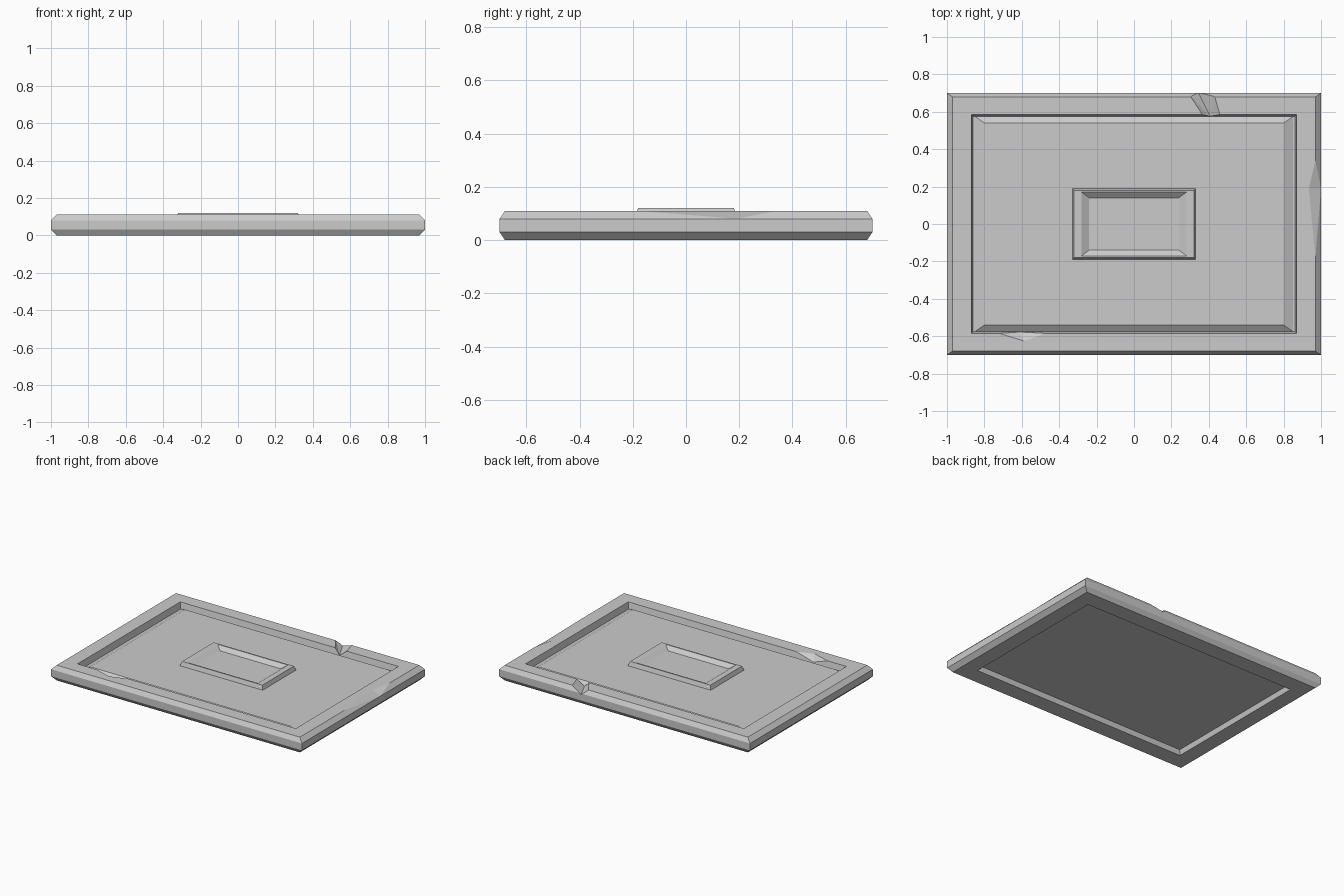
import bpy
import bmesh

cube = bpy.data.objects.get("Cube")
if cube:
    bpy.data.objects.remove(cube, do_unlink=True)

stone = bpy.data.materials.new("grey_stone")
stone.use_nodes = True
colour = (0.6, 0.6, 0.6, 1)
stone.diffuse_color = colour
stone.node_tree.nodes["Principled BSDF"].inputs["Base Color"].default_value = colour


def finish(bm, name):
    bmesh.ops.recalc_face_normals(bm, faces=bm.faces)
    mesh = bpy.data.meshes.new(name)
    bm.to_mesh(mesh)
    bm.free()
    mesh.materials.append(stone)
    obj = bpy.data.objects.new(name, mesh)
    bpy.context.scene.collection.objects.link(obj)
    return obj


def stepped_block(name, rings):
    """Join rectangular rings (half width, half depth, height) and cap the ends."""
    bm = bmesh.new()
    loops = [[bm.verts.new((sx * w, sy * d, z))
              for sx, sy in ((-1, -1), (1, -1), (1, 1), (-1, 1))]
             for w, d, z in rings]
    for a, b in zip(loops, loops[1:]):
        for i in range(4):
            j = (i + 1) % 4
            bm.faces.new((a[i], a[j], b[j], b[i]))
    bm.faces.new(loops[0])
    bm.faces.new(loops[-1])
    return finish(bm, name)


def chip(target, name, points):
    """Cut the convex hull of a few points out of the target."""
    bm = bmesh.new()
    for p in points:
        bm.verts.new(p)
    bmesh.ops.convex_hull(bm, input=bm.verts)
    cutter = finish(bm, name)
    cutter.hide_render = True
    cutter.hide_set(True)
    cutter.display_type = 'WIRE'
    mod = target.modifiers.new(name, 'BOOLEAN')
    mod.operation = 'DIFFERENCE'
    mod.solver = 'EXACT'
    mod.object = cutter
    # Apply the cut and drop the helper
    deps = bpy.context.evaluated_depsgraph_get()
    mesh = bpy.data.meshes.new_from_object(target.evaluated_get(deps))
    target.modifiers.clear()
    target.data = mesh
    bpy.data.objects.remove(cutter, do_unlink=True)


# Slab: hollow underside, chamfered rim, sunken trench and bevelled panel
slab = stepped_block("slab", [
    (0.85, 0.55, 0.035), (0.86, 0.56, 0), (0.97, 0.68, 0),
    (1, 0.7, 0.03), (1, 0.7, 0.08), (0.97, 0.68, 0.11),
    (0.87, 0.585, 0.11), (0.86, 0.575, 0.065),
    (0.85, 0.575, 0.065), (0.8, 0.54, 0.09)])

# Raised centre plate with a sloping recess
stepped_block("centre_plate", [
    (0.33, 0.19, 0.085), (0.33, 0.19, 0.09), (0.32, 0.18, 0.12),
    (0.28, 0.17, 0.12), (0.24, 0.14, 0.095)])

# Worn chips: right edge, front inner edge, and a notch across the back rim
chip(slab, "side_chip", [
    (0.97, 0.34, 0.11), (0.97, -0.18, 0.11), (0.935, 0.19, 0.11),
    (1, 0.19, 0.08), (0.99, 0.15, 0.125)])
chip(slab, "front_chip", [
    (-0.72, -0.585, 0.11), (-0.47, -0.585, 0.11), (-0.59, -0.625, 0.11),
    (-0.61, -0.577, 0.075), (-0.6, -0.58, 0.12)])
chip(slab, "back_notch", [
    (0.28, 0.71, 0.115), (0.43, 0.71, 0.115), (0.34, 0.71, 0.075),
    (0.37, 0.57, 0.115), (0.47, 0.57, 0.115), (0.41, 0.57, 0.07)])
